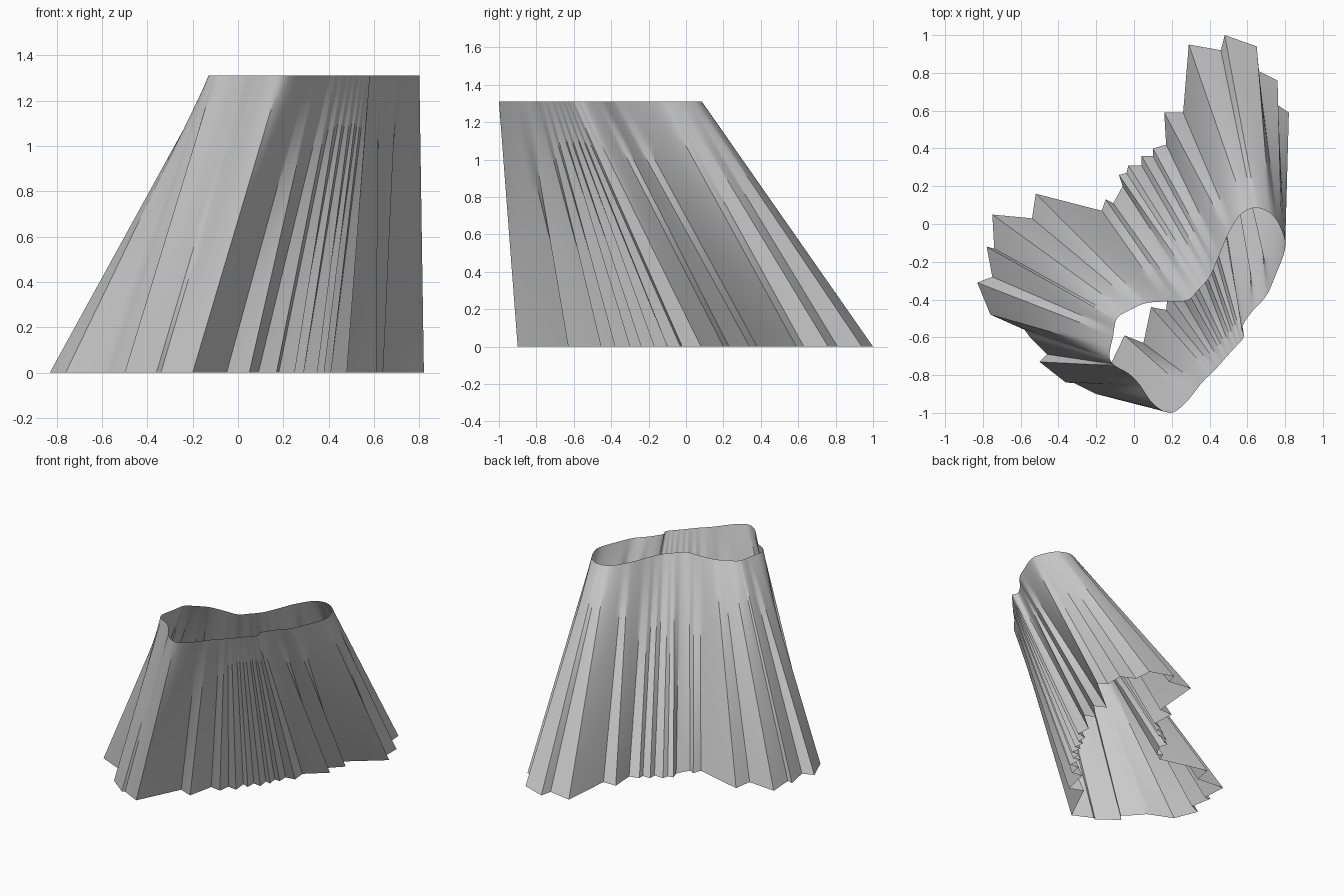
import bpy, bmesh, math
from mathutils import Vector

if "Cube" in bpy.data.objects:
    bpy.data.objects.remove(bpy.data.objects["Cube"])

HEIGHT, ROWS, SUB = 1.31, 16, 6

# Pleated hem outline at z = 0, counter-clockwise from the front corner
front = [(-.20, -.90), (-.05, -.59), (.05, -.63), (.09, -.44), (.17, -.455), (.18, -.37),
         (.25, -.38), (.24, -.28), (.29, -.30), (.29, -.23), (.35, -.24), (.34, -.16),
         (.38, -.17), (.37, -.10), (.41, -.10), (.41, -.03), (.48, -.02), (.47, .08),
         (.61, .20), (.53, .23), (.64, .34), (.56, .38)]
back = [(.82, .59), (.76, .63), (.76, .76), (.66, .81), (.65, .94), (.48, 1.0), (.46, .92),
        (.29, .95), (.26, .59), (.16, .59), (.17, .42), (.10, .40), (.10, .36), (.04, .36),
        (.04, .31), (-.03, .31), (-.04, .27), (-.08, .26), (-.06, .20), (-.11, .11), (-.15, .13),
        (-.17, .07)]
left = [(-.52, .16), (-.54, .03), (-.75, .05), (-.74, -.13), (-.78, -.12), (-.75, -.28),
        (-.83, -.31), (-.76, -.48), (-.58, -.56), (-.55, -.60), (-.46, -.69), (-.50, -.73),
        (-.36, -.84), (-.34, -.83)]
hem = front + back + left

# Smooth rim outline at the top, same direction
rim = [(.19, -1.0), (.27, -.95), (.36, -.84), (.43, -.77), (.51, -.68), (.58, -.60), (.57, -.55),
       (.62, -.47), (.70, -.38), (.75, -.27), (.80, -.13), (.78, -.03), (.73, .05), (.65, .085),
       (.57, .055), (.50, -.05), (.45, -.17), (.40, -.28), (.34, -.35), (.28, -.405), (.17, -.41),
       (.06, -.42), (-.02, -.455), (-.09, -.50), (-.11, -.59), (-.13, -.70), (-.10, -.75),
       (-.03, -.79), (.03, -.85), (.10, -.95)]

# Hem points that run up to given rim points
anchors = {(-.20, -.90): 0, (.17, -.455): 3, (.48, -.02): 5, (.61, .20): 7, (.64, .34): 8,
           (.82, .59): 10, (.48, 1.0): 13, (.16, .59): 15, (-.08, .26): 18, (-.17, .07): 20,
           (-.52, .16): 21, (-.83, -.31): 24, (-.50, -.73): 26, (-.36, -.84): 28}


def rim_at(t):
    """Point on the closed smooth curve through the rim points."""
    i, f = math.floor(t), t - math.floor(t)
    a, b, c, d = (Vector(rim[(i + k) % len(rim)]) for k in (-1, 0, 1, 2))
    return 0.5 * (2 * b + (c - a) * f + (2 * a - 5 * b + 4 * c - d) * f * f
                  + (3 * b - a - 3 * c + d) * f ** 3)


# Match hem samples with rim positions by length between anchors
stops = [(hem.index(p), t) for p, t in anchors.items()] + [(len(hem), len(rim))]
pairs = []
for (i0, t0), (i1, t1) in zip(stops, stops[1:]):
    pts = [Vector(hem[i % len(hem)]) for i in range(i0, i1 + 1)]
    total = sum((q - p).length for p, q in zip(pts, pts[1:]))
    run = 0
    for p, q in zip(pts, pts[1:]):
        for k in range(SUB):
            f = k / SUB
            s = (run + f * (q - p).length) / total
            pairs.append((p.lerp(q, f), rim_at(t0 + (t1 - t0) * s)))
        run += (q - p).length

# Straight loft from hem to rim, open at both ends
bm = bmesh.new()
grid = [[bm.verts.new((*lo.lerp(hi, r / ROWS), HEIGHT * r / ROWS)) for lo, hi in pairs]
        for r in range(ROWS + 1)]
n = len(pairs)
for r in range(ROWS):
    for i in range(n):
        j = (i + 1) % n
        bm.faces.new((grid[r][i], grid[r][j], grid[r + 1][j], grid[r + 1][i]))
mesh = bpy.data.meshes.new("pleated_skirt")
bm.to_mesh(mesh)
bm.free()
skirt = bpy.data.objects.new("pleated_skirt", mesh)
bpy.context.collection.objects.link(skirt)
bpy.context.view_layer.objects.active = skirt
skirt.select_set(True)
bpy.ops.object.shade_smooth_by_angle(angle=math.radians(30))
